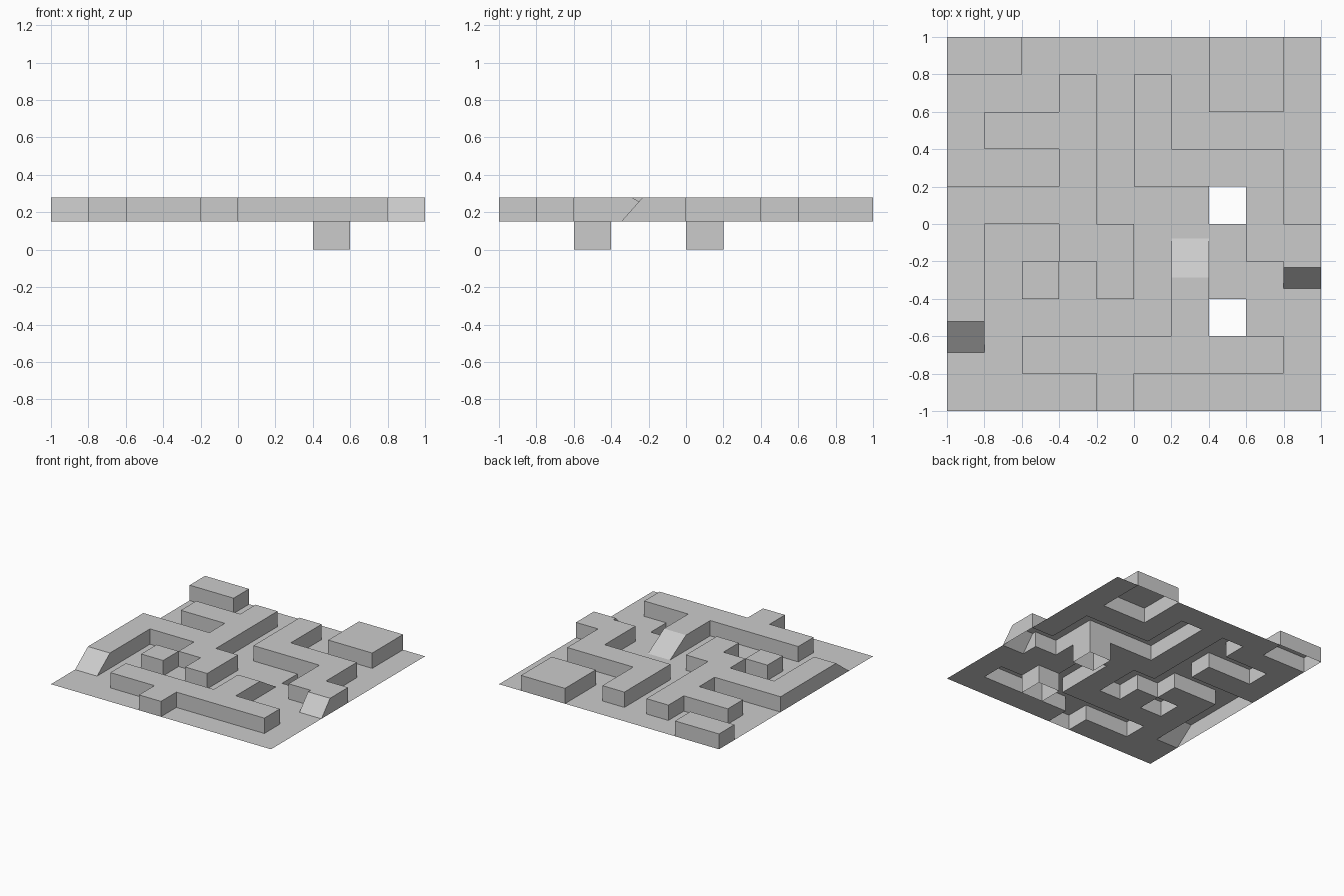
import bpy, bmesh

if "Cube" in bpy.data.objects:
    bpy.data.objects.remove(bpy.data.objects["Cube"])

FLOOR, HIGH, CELL = 0.152, 0.278, 0.2

# Plan of the board, back row first: '#' raised path, '.' floor, 'O' open shaft, letters ramped paths
PLAN = ["##.....##.",
        "...#.#.##.",
        ".###.#....",
        "...#.####.",
        "####...O#.",
        "b..##.c.#a",
        "b.#.#.c..a",
        "b.....cO..",
        "b.#######.",
        "....#....."][::-1]
# Ramps: y at the foot, y at the top
RAMPS = {'a': (-0.345, -0.233), 'b': (-0.687, -0.52), 'c': (-0.078, -0.286)}

xs = [round(-1 + CELL * i, 3) for i in range(11)]
ys = sorted(set(xs) | {y for pair in RAMPS.values() for y in pair})


def kind(i, j):
    """Plan symbol of the strip in column i between ys[j] and ys[j+1]."""
    if not (0 <= i < 10 and 0 <= j < len(ys) - 1):
        return '.'
    return PLAN[int(((ys[j] + ys[j + 1]) / 2 + 1) / CELL)][i]


def height(i, j, y):
    k = kind(i, j)
    if k in RAMPS:
        foot, top = RAMPS[k]
        t = min(1, max(0, (y - foot) / (top - foot)))
        return FLOOR + t * (HIGH - FLOOR)
    return {'#': HIGH, '.': FLOOR, 'O': 0.0}[k]


bm = bmesh.new()
cache = {}


def face(*points):
    """Add a polygon, sharing corners and dropping collapsed ones."""
    verts = []
    for p in points:
        key = tuple(round(c, 4) for c in p)
        if key not in cache:
            cache[key] = bm.verts.new(key)
        if cache[key] not in verts:
            verts.append(cache[key])
    if len(verts) > 2:
        bm.faces.new(verts)


rows = len(ys) - 1

# Floor, path tops and ramps (shafts stay open)
for i in range(10):
    for j in range(rows):
        if kind(i, j) != 'O':
            x0, x1, y0, y1 = xs[i], xs[i + 1], ys[j], ys[j + 1]
            a, b = height(i, j, y0), height(i, j, y1)
            face((x0, y0, a), (x1, y0, a), (x1, y1, b), (x0, y1, b))

# Side walls between neighbouring columns and along the left and right rims
for i in range(11):
    for j in range(rows):
        x, y0, y1 = xs[i], ys[j], ys[j + 1]
        face((x, y1, height(i - 1, j, y1)), (x, y0, height(i - 1, j, y0)),
             (x, y0, height(i, j, y0)), (x, y1, height(i, j, y1)))

# Front and back walls
for i in range(10):
    for j in range(rows + 1):
        x0, x1, y = xs[i], xs[i + 1], ys[j]
        a, b = height(i, j - 1, y), height(i, j, y)
        face((x0, y, a), (x1, y, a), (x1, y, b), (x0, y, b))

mesh = bpy.data.meshes.new("maze_board")
bm.to_mesh(mesh)
bm.free()
bpy.context.collection.objects.link(bpy.data.objects.new("maze_board", mesh))
